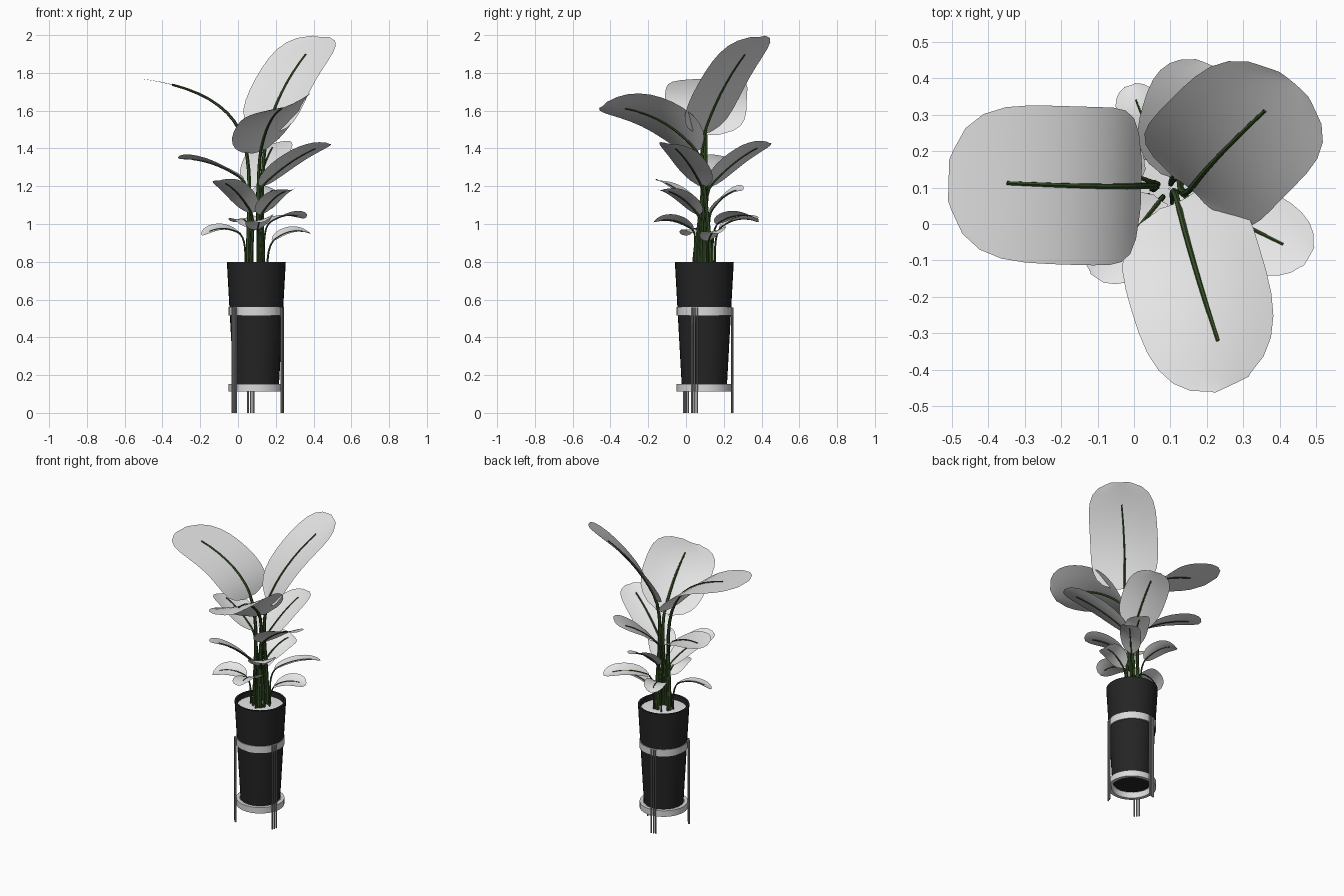
import bpy, bmesh, math
from mathutils import Vector as V, Quaternion

if "Cube" in bpy.data.objects:
    bpy.data.objects.remove(bpy.data.objects["Cube"])

CX, CY = 0.097, 0.097


def material(name, rgb):
    m = bpy.data.materials.new(name)
    m.diffuse_color = (*rgb, 1)
    m.use_nodes = True
    m.node_tree.nodes["Principled BSDF"].inputs["Base Color"].default_value = m.diffuse_color
    return m


LEAF = material("pale_leaf", (0.8, 0.8, 0.8))
STEM = material("dark_green", (0.035, 0.075, 0.018))
POT = material("charcoal", (0.018, 0.018, 0.018))
RING = material("light_metal", (0.7, 0.7, 0.7))
LEG = material("grey_metal", (0.35, 0.35, 0.35))


def finish(name, bm, mat, angle=40):
    me = bpy.data.meshes.new(name)
    bm.normal_update()
    bm.to_mesh(me)
    bm.free()
    me.materials.append(mat)
    ob = bpy.data.objects.new(name, me)
    bpy.context.collection.objects.link(ob)
    bpy.ops.object.select_all(action='DESELECT')
    ob.select_set(True)
    bpy.context.view_layer.objects.active = ob
    bpy.ops.object.shade_smooth_by_angle(angle=math.radians(angle))
    return ob


def lathe(name, profile, mat, closed=False, n=32):
    """Spin a (radius, z) profile about the pot axis."""
    bm = bmesh.new()
    rows = [[bm.verts.new((CX + r * math.cos(2 * math.pi * i / n),
                           CY + r * math.sin(2 * math.pi * i / n), z)) for i in range(n)]
            for r, z in profile]
    pairs = list(zip(rows, rows[1:] + rows[:1])) if closed else list(zip(rows, rows[1:]))
    for a, b in pairs:
        for i in range(n):
            j = (i + 1) % n
            bm.faces.new((a[i], a[j], b[j], b[i]))
    if not closed:
        bm.faces.new(rows[0][::-1])
    return finish(name, bm, mat)


def tube(bm, pts, r0, r1, sides=6):
    """Tapered tube through a list of points."""
    rows = []
    for k, p in enumerate(pts):
        d = (pts[min(k + 1, len(pts) - 1)] - pts[max(k - 1, 0)]).normalized()
        u = d.cross(V((0.31, 0.95, 0.02))).normalized()
        w = d.cross(u)
        r = r0 + (r1 - r0) * k / (len(pts) - 1)
        rows.append([bm.verts.new(p + r * (u * math.cos(a) + w * math.sin(a)))
                     for a in (2 * math.pi * i / sides for i in range(sides))])
    for a, b in zip(rows, rows[1:]):
        for i in range(sides):
            j = (i + 1) % sides
            bm.faces.new((a[i], a[j], b[j], b[i]))
    bm.faces.new(rows[0][::-1])
    bm.faces.new(rows[-1])


def through(a, m, b, t):
    """Quadratic curve passing a, m, b at t = 0, 0.5, 1."""
    return a * (2 * (t - 0.5) * (t - 1)) + m * (4 * t * (1 - t)) + b * (2 * t * (t - 0.5))


def leaf(name, base, mid, tip, half, cup, thick, roll=0, blunt=2.8):
    """Blade and stalk; a positive roll (degrees) lifts the left-hand edge."""
    base, mid, tip = V(base), V(mid), V(tip)
    head = tip - base
    side = V((head.y, -head.x, 0)).normalized()
    side.rotate(Quaternion(head.normalized(), math.radians(roll)))
    # blade: rounded oblong that follows the spine
    bm = bmesh.new()
    rows, n, across = [], 14, 6
    for k in range(n + 1):
        s = (1 - math.cos(math.pi * k / n)) / 2
        p = through(base, mid, tip, s)
        d = through(base, mid, tip, s + 0.01) - through(base, mid, tip, s - 0.01)
        up = side.cross(d).normalized()
        w = half * max(0.05, 1 - abs(2 * s - 1) ** blunt) ** 0.45
        rows.append([bm.verts.new(p + side * w * u + up * cup * u * u * (w / half))
                     for u in (2 * i / across - 1 for i in range(across + 1))])
    for a, b in zip(rows, rows[1:]):
        for i in range(across):
            bm.faces.new((a[i], a[i + 1], b[i + 1], b[i]))
    finish(name, bm, LEAF, 80)
    # stalk from the soil, running on as the midrib
    flat = V((head.x, head.y, 0)).normalized()
    root = V((CX, CY, 0.76)) + flat * (0.06 if thick < 0.008 else 0.045)
    start = through(base, mid, tip, 0.06)
    d0 = (through(base, mid, tip, 0.1) - base).normalized()
    h = (start - root).length
    c1, c2 = root + V((0, 0, h * 0.45)), start - d0 * h * 0.25
    pts = []
    for k in range(8):
        t = k / 8
        pts.append(root * (1 - t) ** 3 + c1 * 3 * t * (1 - t) ** 2
                   + c2 * 3 * t * t * (1 - t) + start * t ** 3)
    pts += [through(base, mid, tip, 0.06 + 0.74 * k / 7) for k in range(8)]
    bm = bmesh.new()
    tube(bm, pts, thick, thick * 0.5)
    finish(name + "_stem", bm, STEM)


# pot and soil
lathe("pot", [(0.12, 0.15), (0.156, 0.80), (0.143, 0.80), (0.139, 0.75)], POT)
lathe("soil", [(0.141, 0.768), (0.07, 0.772), (0.002, 0.774)], LEAF)

# stand: two hoops and three hairpin legs
for name, inner, outer, lo, hi in (("upper_hoop", 0.139, 0.147, 0.515, 0.56),
                                   ("lower_hoop", 0.124, 0.146, 0.112, 0.152)):
    lathe(name, [(inner, lo), (outer, lo), (outer, hi), (inner, hi)], RING, True)
for n, deg in enumerate((100, 220, 340)):
    a = math.radians(deg)
    out, tan = V((math.cos(a), math.sin(a), 0)), V((-math.sin(a), math.cos(a), 0))
    bm = bmesh.new()
    for k in (-1, 0, 1):
        p = V((CX - 0.003, CY, 0)) + out * 0.15 + tan * 0.015 * k
        tube(bm, [p, p + V((0, 0, 0.557))], 0.005, 0.005, 8)
    finish("leg_%d" % (n + 1), bm, LEG)

# three large top leaves
leaf("large_leaf_left", (0.02, 0.105, 1.47), (-0.16, 0.105, 1.665), (-0.508, 0.12, 1.768),
     0.217, 0.0, 0.012, 0, 5)
leaf("large_leaf_back", (0.155, 0.095, 1.48), (0.26, 0.215, 1.75), (0.44, 0.385, 1.99),
     0.205, 0.02, 0.012, 5, 4.5)
leaf("large_leaf_front", (0.12, 0.06, 1.385), (0.18, -0.16, 1.56), (0.27, -0.44, 1.625),
     0.205, 0.025, 0.012, 20, 3.2)

# smaller leaves: tip, base height, base distance from the axis, half width, roll
SMALL = [
    (-0.31, 0.25, 1.345, 1.24, 0.08, 0.11, 9), (0.48, -0.09, 1.425, 1.20, 0.03, 0.115, -8),
    (0.20, 0.44, 1.43, 1.20, 0.03, 0.135, -10), (-0.10, -0.15, 1.23, 1.06, 0.04, 0.09, 8),
    (0.28, -0.13, 1.18, 1.05, 0.04, 0.085, 4), (0.20, 0.30, 1.18, 1.07, 0.04, 0.085, 18),
    (-0.19, 0.01, 0.94, 0.95, 0.09, 0.065, -14), (0.38, 0.17, 0.95, 0.91, 0.09, 0.065, 12),
    (0.13, -0.17, 1.01, 0.97, 0.06, 0.075, 14), (-0.01, 0.38, 1.01, 0.98, 0.09, 0.065, -6),
    (0.35, 0.37, 1.03, 1.00, 0.09, 0.065, -10),
]
for n, (x, y, z, zb, rb, half, roll) in enumerate(SMALL):
    tip = V((x, y, z))
    d = V((x - CX, y - CY, 0)).normalized()
    base = V((CX, CY, zb)) + d * rb
    mid = base.lerp(tip, 0.5) + V((0, 0, 0.03))
    leaf("small_leaf_%d" % (n + 1), base, mid, tip, half, 0.012,
         0.009 if zb > 1.04 else 0.006, roll)
